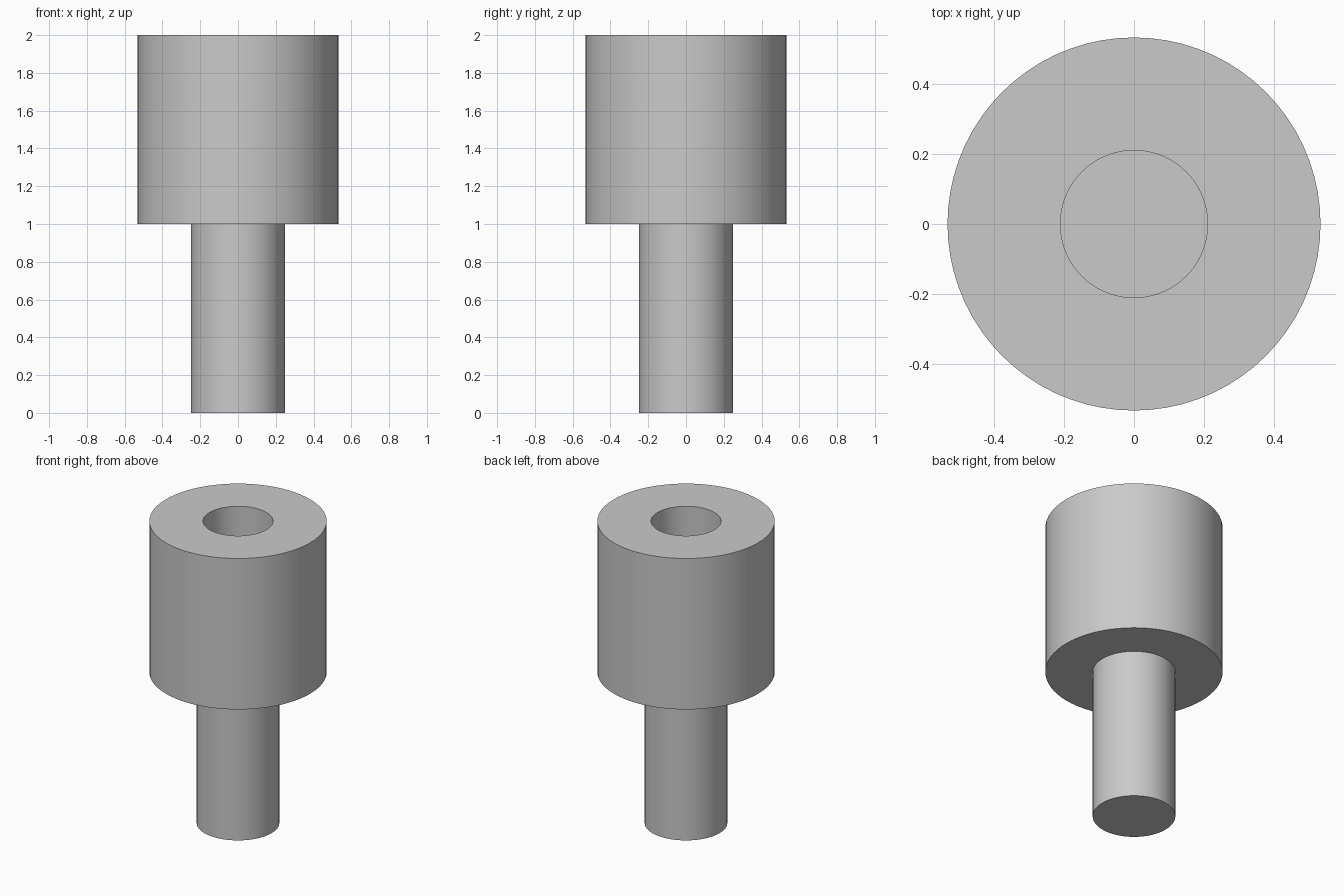
import bpy
import bmesh
from math import radians, tau
from mathutils import Vector

cube = bpy.data.objects.get("Cube")
if cube:
    bpy.data.objects.remove(cube, do_unlink=True)

SIDES = 72
BODY_RADIUS = 0.532
STUD_RADIUS = 0.248
HOLE_RADIUS = 0.21
SHOULDER = 1.0
TOP = 2.0
HOLE_FLOOR = 1.2

grey = bpy.data.materials.new("light grey metal")
grey.use_nodes = True
colour = (0.59, 0.59, 0.59, 1)
grey.diffuse_color = colour
grey.node_tree.nodes["Principled BSDF"].inputs["Base Color"].default_value = colour


def lathe(name, profile):
    """Revolve a (radius, height) profile around the z axis."""
    bm = bmesh.new()
    verts = [bm.verts.new((r, 0, z)) for r, z in profile]
    edges = [bm.edges.new(pair) for pair in zip(verts, verts[1:])]
    bmesh.ops.spin(bm, geom=verts + edges, cent=Vector(), axis=(0, 0, 1),
                   angle=tau, steps=SIDES, use_merge=True)
    bmesh.ops.remove_doubles(bm, verts=bm.verts, dist=1e-4)
    bmesh.ops.recalc_face_normals(bm, faces=bm.faces)
    # Open shells: make sure the outer wall faces outward
    wall = max(bm.faces, key=lambda f: f.calc_center_median().xy.length)
    if wall.normal.xy.dot(wall.calc_center_median().xy) < 0:
        bmesh.ops.reverse_faces(bm, faces=bm.faces)
    mesh = bpy.data.meshes.new(name)
    bm.to_mesh(mesh)
    bm.free()
    mesh.materials.append(grey)
    obj = bpy.data.objects.new(name, mesh)
    bpy.context.collection.objects.link(obj)
    bpy.ops.object.select_all(action="DESELECT")
    obj.select_set(True)
    bpy.context.view_layer.objects.active = obj
    bpy.ops.object.shade_smooth_by_angle(angle=radians(30))
    return obj


# Wide cylinder with a blind hole in its top
lathe("body", [(STUD_RADIUS, SHOULDER), (BODY_RADIUS, SHOULDER),
               (BODY_RADIUS, TOP), (HOLE_RADIUS, TOP),
               (HOLE_RADIUS, HOLE_FLOOR), (0, HOLE_FLOOR)])

# Narrow solid stud below the shoulder
lathe("stud", [(0, 0), (STUD_RADIUS, 0), (STUD_RADIUS, SHOULDER)])
